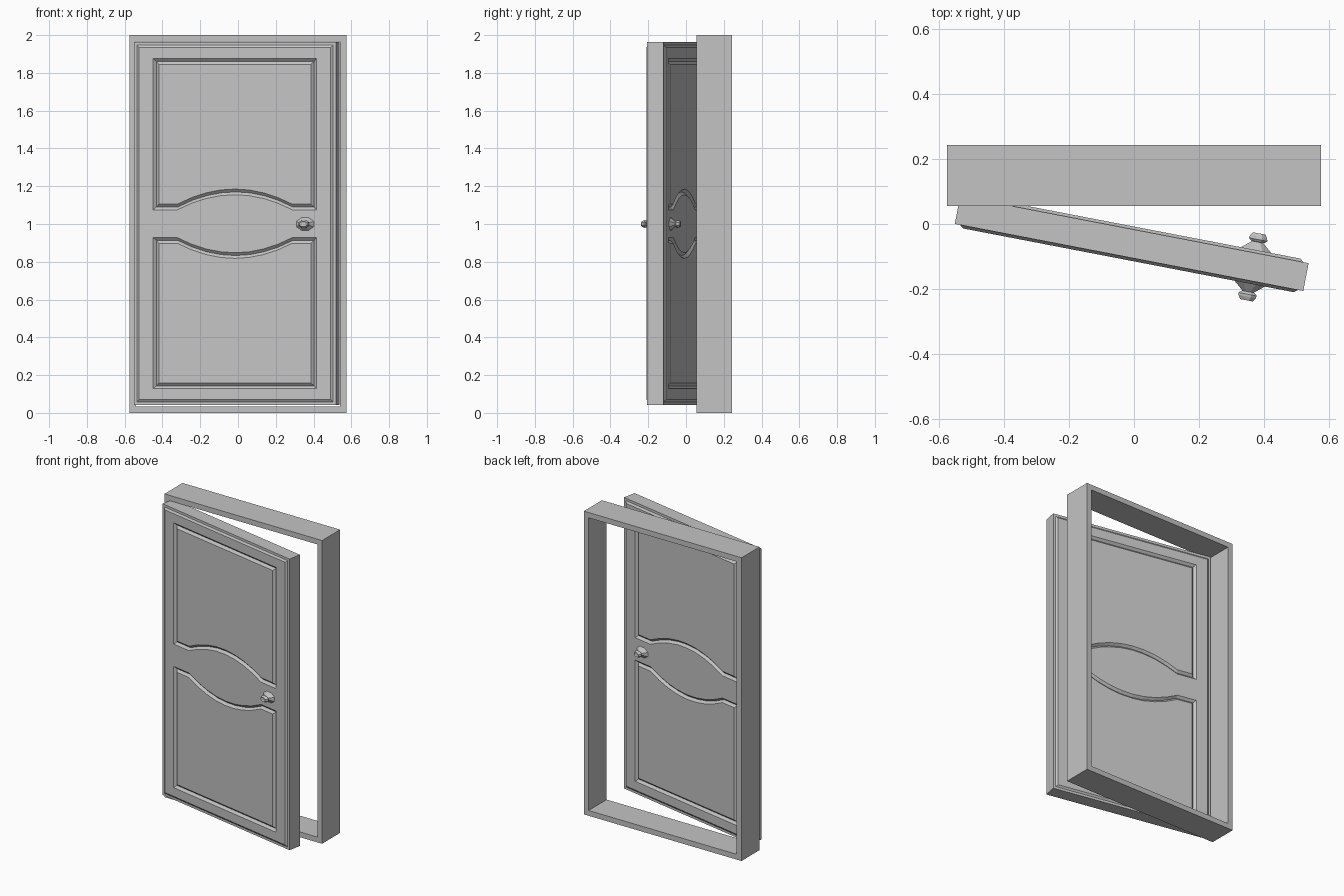
import bpy
import bmesh
import math
from mathutils import Vector, Matrix
from mathutils.geometry import tessellate_polygon

if "Cube" in bpy.data.objects:
    bpy.data.objects.remove(bpy.data.objects["Cube"], do_unlink=True)

grey = bpy.data.materials.new("plain_grey")
grey.use_nodes = True
tone = (0.55, 0.55, 0.55, 1)
grey.diffuse_color = tone
grey.node_tree.nodes["Principled BSDF"].inputs["Base Color"].default_value = tone

HALF_W, HALF_T, HALF_H, MID_Z = 0.545, 0.0435, 0.96, 1.0025
RAISE, GROOVE, DEPTH = 0.009, 0.03, 0.014
SWING = Matrix.Translation((-0.007, -0.06, 0)) @ Matrix.Rotation(math.radians(-10.9), 4, "Z")


def finish(name, bm, matrix=Matrix()):
    bmesh.ops.recalc_face_normals(bm, faces=bm.faces)
    bm.transform(matrix)
    mesh = bpy.data.meshes.new(name)
    bm.to_mesh(mesh)
    bm.free()
    mesh.materials.append(grey)
    obj = bpy.data.objects.new(name, mesh)
    bpy.context.collection.objects.link(obj)
    return obj


def loop(bm, outline, y):
    return [bm.verts.new((x, y, z)) for x, z in outline]


def bridge(bm, a, b):
    for i in range(len(a)):
        j = (i + 1) % len(a)
        bm.faces.new((a[i], a[j], b[j], b[i]))


def rect(half_w, z0, z1):
    return [(-half_w, z0), (half_w, z0), (half_w, z1), (-half_w, z1)]


def door_rect(inset):
    h = HALF_H - inset
    return rect(HALF_W - inset, MID_Z - h, MID_Z + h)


def panel(inset, flip):
    """Panel outline with an arched edge next to the middle rail."""
    w, arch, rise, steps = 0.44 - inset, 0.31, 0.08, 8
    edge = 1.075 + inset
    pts = [(-w, edge)]
    for i in range(steps + 1):
        t = 2 * i / steps - 1
        pts.append((arch * t, edge + rise * (1 - t * t)))
    pts += [(w, edge), (w, 1.875 - inset), (-w, 1.875 - inset)]
    return [(x, 2.003 - z) for x, z in pts] if flip else pts


# Door frame: a rectangular ring
bm = bmesh.new()
outer, inner = rect(0.575, 0, 2), rect(0.54, 0.035, 1.965)
rings = [loop(bm, o, y) for o, y in
         ((outer, 0.055), (inner, 0.055), (inner, 0.243), (outer, 0.243))]
for k in range(4):
    bridge(bm, rings[k], rings[(k + 1) % 4])
finish("door_frame", bm)

# Door leaf: slab with a raised, grooved face on both sides
bm = bmesh.new()
slab = []
for side in (-1, 1):
    face_y = side * (HALF_T + RAISE)
    edge = loop(bm, door_rect(0), side * HALF_T)
    foot = loop(bm, door_rect(0.016), side * HALF_T)
    top = loop(bm, door_rect(0.028), face_y)
    bridge(bm, edge, foot)
    bridge(bm, foot, top)
    slab.append(edge)
    borders = [top]
    for flip in (False, True):
        rim = loop(bm, panel(0, flip), face_y)
        valley = loop(bm, panel(GROOVE / 2, flip), face_y - side * DEPTH)
        field = loop(bm, panel(GROOVE, flip), face_y)
        bridge(bm, rim, valley)
        bridge(bm, valley, field)
        bm.faces.new(field)
        borders.append(rim)
    # stiles and rails around the two panels
    verts = [v for border in borders for v in border]
    flat = [[Vector((v.co.x, v.co.z, 0)) for v in border] for border in borders]
    for tri in tessellate_polygon(flat):
        bm.faces.new([verts[i] for i in tri])
bridge(bm, *slab)
finish("door_leaf", bm, SWING)

# Door knobs: eight-sided turned profile, flattened vertically
PROFILE = [(0.054, -0.004), (0.054, 0.007), (0.019, 0.034), (0.024, 0.036),
           (0.031, 0.042), (0.029, 0.05), (0.021, 0.061), (0.012, 0.058)]
for name, side in (("front_knob", -1), ("back_knob", 1)):
    bm = bmesh.new()
    rings = []
    for r, d in PROFILE:
        circle = [(0.379 + r * math.cos(a), 1.0 + 0.7 * r * math.sin(a))
                  for a in (math.pi * (i + 0.5) / 4 for i in range(8))]
        rings.append(loop(bm, circle, side * (HALF_T + d)))
    for a, b in zip(rings, rings[1:]):
        bridge(bm, a, b)
    bm.faces.new(rings[0])
    bm.faces.new(rings[-1])
    finish(name, bm, SWING)
